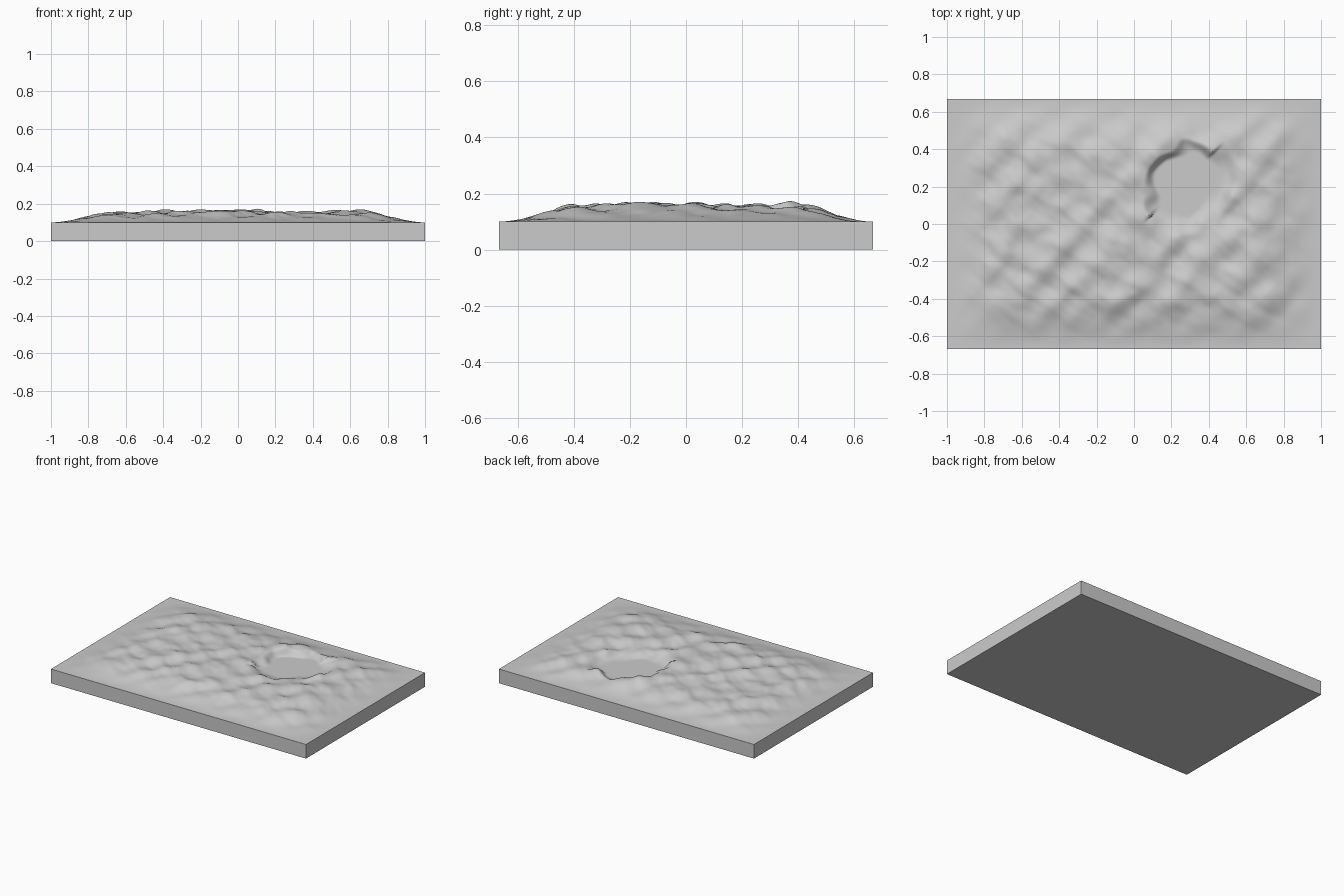
import bpy, bmesh, math
from mathutils import Vector, noise

if "Cube" in bpy.data.objects:
    bpy.data.objects.remove(bpy.data.objects["Cube"], do_unlink=True)

HALF_X, HALF_Y = 1.0, 0.667
BASE, LAKE = 0.1, 0.115
COLS, ROWS = 210, 140


def smooth(t):
    t = max(0.0, min(1.0, t))
    return t * t * (3 - 2 * t)


def bump(x, y, cx, cy, r):
    return math.exp(-((x - cx) ** 2 + (y - cy) ** 2) / (r * r))


def terrain(x, y):
    # diagonal ridges, crossing ripples and broad hills, fading to the rim
    u, v = (x - y) / math.sqrt(2), (x + y) / math.sqrt(2)
    wobble = 0.035 * noise.noise(Vector((u * 3, v * 3, 2)))
    strength = 0.7 + 0.8 * noise.noise(Vector((u * 4, v * 3, 9)))
    ridges = 0.009 * strength * math.cos(math.tau * (u + wobble + 0.59) / 0.2)
    cross = 0.004 * math.sin(math.tau * (0.5 * x + 0.86 * y + wobble) / 0.16)
    rough = 0.012 * noise.noise(Vector((u * 9, v * 4, 5)))
    fine = 0.005 * noise.noise(Vector((u * 12, v * 22, 7)))
    hills = (0.012 * bump(x, y, -0.15, -0.2, 0.25) + 0.014 * bump(x, y, 0.0, 0.15, 0.18)
             + 0.014 * bump(x, y, 0.62, -0.1, 0.2) + 0.012 * bump(x, y, 0.2, 0.46, 0.2))
    fade = smooth((HALF_X - abs(x)) / 0.36) * smooth((HALF_Y - abs(y)) / 0.3)
    h = BASE + fade * (0.046 + hills + ridges + cross + rough + fine)
    # flat lake with a steep north-west shore and a gentle south-east one
    du, dv = u - 0.03, v - 0.35
    d = math.hypot(du / (0.16 if du < 0 else 0.2), dv / 0.21) + 0.25 * noise.noise(Vector((x * 9, y * 9, 1)))
    shore = smooth((d - 0.85) / (0.35 if du < 0 else 0.6))
    return LAKE + (h - LAKE) * shore


def make_material(name, value):
    mat = bpy.data.materials.new(name)
    mat.use_nodes = True
    color = (value, value, value, 1)
    mat.diffuse_color = color
    mat.node_tree.nodes["Principled BSDF"].inputs["Base Color"].default_value = color
    return mat


# relief slab: a box whose top is a shaped grid
bm = bmesh.new()
bmesh.ops.create_grid(bm, x_segments=COLS, y_segments=ROWS, size=1)
for vert in bm.verts:
    vert.co.x *= HALF_X
    vert.co.y *= HALF_Y
    vert.co.z = terrain(vert.co.x, vert.co.y)
rim = [e for e in bm.edges if e.is_boundary]
skirt = bmesh.ops.extrude_edge_only(bm, edges=rim)["geom"]
for vert in [g for g in skirt if isinstance(g, bmesh.types.BMVert)]:
    vert.co.z = 0
bmesh.ops.holes_fill(bm, edges=[e for e in bm.edges if e.is_boundary], sides=0)
bmesh.ops.recalc_face_normals(bm, faces=bm.faces)
mesh = bpy.data.meshes.new("terrain_slab")
bm.to_mesh(mesh)
bm.free()
slab = bpy.data.objects.new("terrain_slab", mesh)
bpy.context.collection.objects.link(slab)
mesh.materials.append(make_material("stone_grey", 0.6))

bpy.context.view_layer.objects.active = slab
slab.select_set(True)
bpy.ops.object.shade_smooth_by_angle(angle=math.radians(50))
